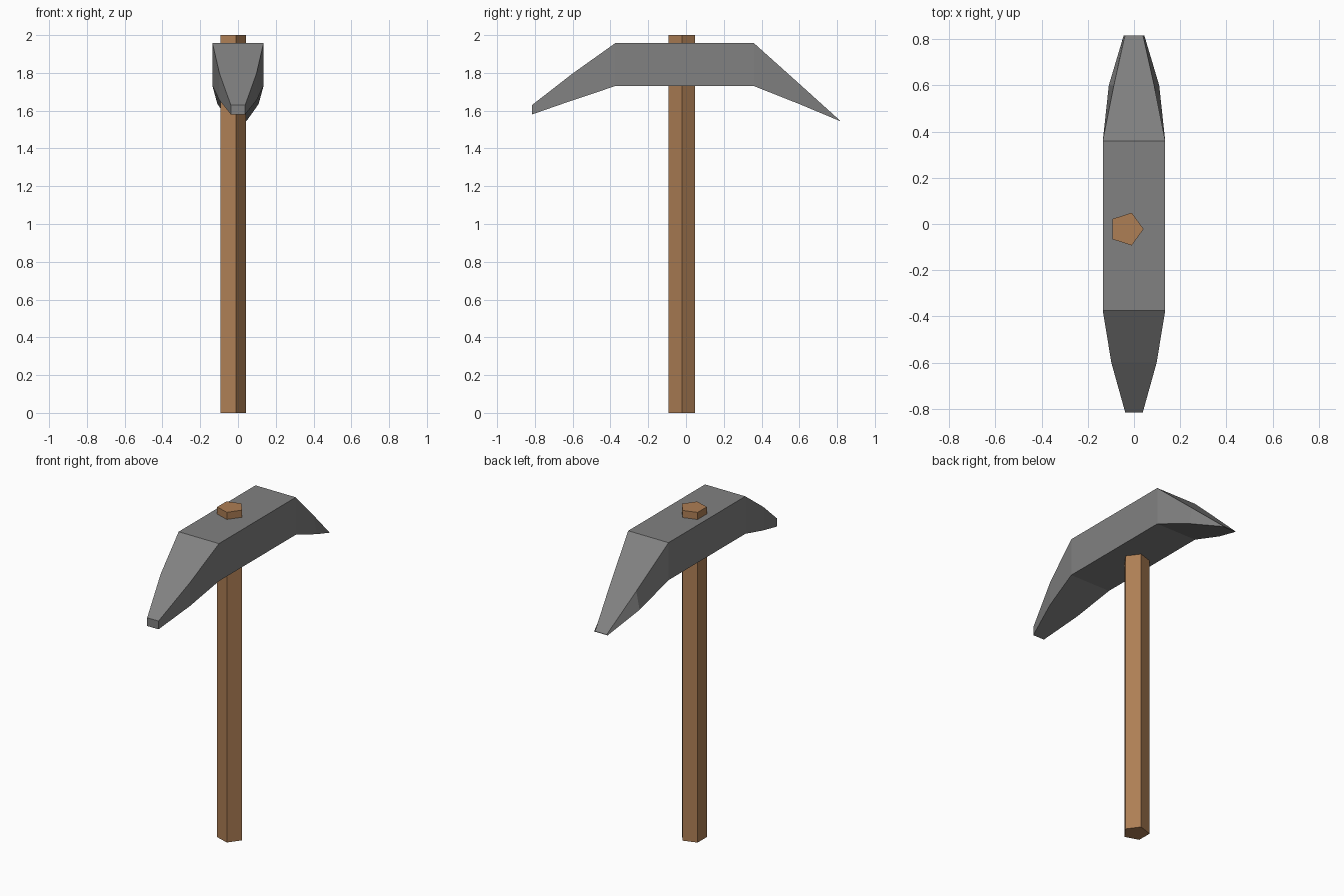
import bpy, bmesh, math

if "Cube" in bpy.data.objects:
    bpy.data.objects.remove(bpy.data.objects["Cube"])


def material(name, color):
    mat = bpy.data.materials.new(name)
    mat.diffuse_color = color
    mat.use_nodes = True
    mat.node_tree.nodes["Principled BSDF"].inputs["Base Color"].default_value = mat.diffuse_color
    return mat


def loft(name, rings, mat=None):
    """Skin closed rings of points into one flat-shaded, capped solid."""
    bm = bmesh.new()
    loops = [[bm.verts.new(p) for p in ring] for ring in rings]
    n = len(loops[0])
    for a, b in zip(loops, loops[1:]):
        for i in range(n):
            j = (i + 1) % n
            bm.faces.new((a[i], a[j], b[j], b[i]))
    bm.faces.new(loops[0])
    bm.faces.new(loops[-1])
    bmesh.ops.remove_doubles(bm, verts=bm.verts, dist=0.0005)
    bmesh.ops.recalc_face_normals(bm, faces=bm.faces)
    mesh = bpy.data.meshes.new(name)
    bm.to_mesh(mesh)
    bm.free()
    obj = bpy.data.objects.new(name, mesh)
    bpy.context.collection.objects.link(obj)
    if mat:
        mesh.materials.append(mat)
    return obj


# Handle: five-sided shaft, slightly off the centre line
def pentagon(z, cx=-0.033, cy=-0.022, r=0.0745):
    return [(cx + r * math.cos(i * math.tau / 5),
             cy + r * math.sin(i * math.tau / 5), z) for i in range(5)]


loft("handle", [pentagon(0), pentagon(2)],
     material("wood", (0.42, 0.21, 0.09, 1)))

# Head: sections from the blunt front tip to the chisel edge at the back
# (y, bottom z, top z, bottom half width, top half width)
sections = [
    (-0.815, 1.58, 1.63, 0.038, 0.038),
    (-0.60, 1.655, 1.797, 0.098, 0.098),
    (-0.375, 1.73, 1.957, 0.135, 0.135),
    (0.36, 1.73, 1.957, 0.135, 0.135),
    (0.60, 1.635, 1.742, 0.109, 0.087),
    (0.815, 1.545, 1.548, 0.045, 0.039),
]
head = [[(-wb, y, zb), (wb, y, zb), (wt, y, zt), (-wt, y, zt)]
        for y, zb, zt, wb, wt in sections]
loft("pick_head", head, material("iron", (0.22, 0.22, 0.22, 1)))
